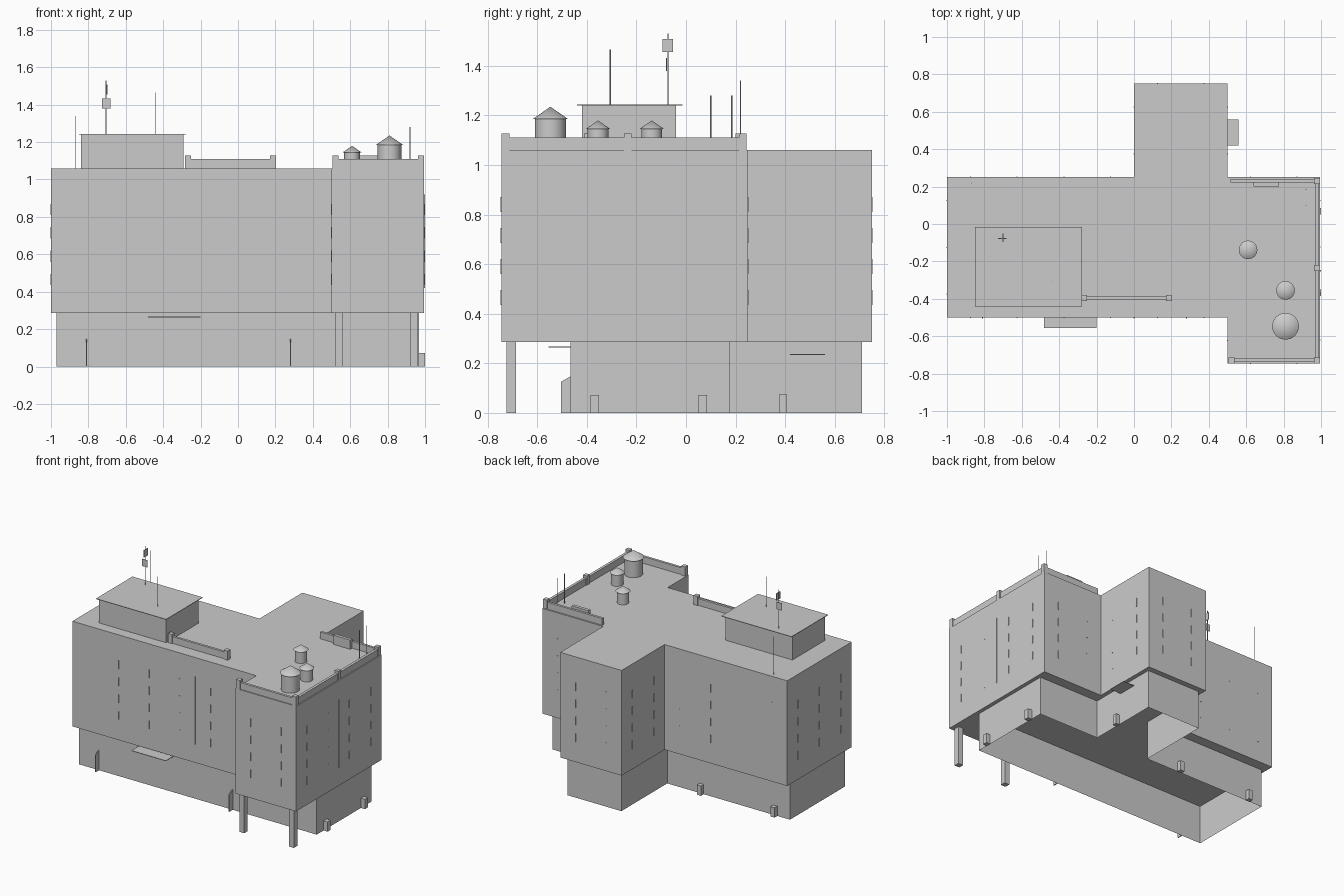
import bpy, bmesh
from math import radians
from mathutils import Vector

if "Cube" in bpy.data.objects:
    bpy.data.objects.remove(bpy.data.objects["Cube"])


def to_object(name, bm):
    bmesh.ops.remove_doubles(bm, verts=bm.verts, dist=1e-5)
    me = bpy.data.meshes.new(name)
    bm.to_mesh(me)
    bm.free()
    ob = bpy.data.objects.new(name, me)
    bpy.context.collection.objects.link(ob)
    return ob


def add_box(bm, x0, x1, y0, y1, z0, z1):
    vs = bmesh.ops.create_cube(bm, size=1)['verts']
    for v in vs:
        v.co = Vector(((x0, x1)[v.co.x > 0], (y0, y1)[v.co.y > 0], (z0, z1)[v.co.z > 0]))


def boxes(name, items):
    bm = bmesh.new()
    for b in items:
        add_box(bm, *b)
    return to_object(name, bm)


def cylinder(bm, x, y, z0, z1, r0, r1, seg):
    vs = bmesh.ops.create_cone(bm, cap_ends=True, segments=seg, radius1=r0, radius2=r1,
                               depth=z1 - z0)['verts']
    bmesh.ops.translate(bm, verts=vs, vec=(x, y, (z0 + z1) / 2))


# Upper storeys: every wall is a grid whose window cells are inset and pushed in
Z0, ROOF = 0.285, 1.06
plan = [(-1, -.5), (.5, -.5), (.5, -.745), (.995, -.745), (.995, .25),
        (.5, .25), (.5, .75), (0, .75), (0, .25), (-1, .25)]
sills = [.435, .56, .685, .81]
levels = [Z0] + [z for s in sills for z in (s, s + .06)] + [ROOF]
bm, mullions = bmesh.new(), []
windows = []
for i, a in enumerate(plan):
    a, b = Vector(a), Vector(plan[(i + 1) % len(plan)])
    n = round((b - a).length / .125)
    for c in range(n):
        p, q = a.lerp(b, c / n), a.lerp(b, (c + 1) / n)
        for r in range(len(levels) - 1):
            lo, hi = levels[r], levels[r + 1]
            f = bm.faces.new([bm.verts.new((*k, z)) for k, z in
                              ((p, lo), (q, lo), (q, hi), (p, hi))])
            if r % 2:
                windows.append(f)
        if c % 2 == 0 and c + 1 < n:
            for s in sills:
                mullions.append((q.x - .003, q.x + .003, q.y - .003, q.y + .003, s, s + .06))
bmesh.ops.inset_individual(bm, faces=windows, thickness=.004, depth=-.012)
for z, pts in ((Z0, plan[::-1]), (ROOF, plan)):
    bm.faces.new([bm.verts.new((*p, z)) for p in pts])
to_object("upper_storeys", bm)
boxes("window_mullions", mullions)
boxes("tall_wall_fins", [(-.003, .003, -.504, -.498, .42, .92),
                         (.993, .999, -.253, -.247, .42, .92)])

# Recessed ground floor: walls only, open below
base = [(-.97, -.465), (.967, -.465), (.967, .175), (.47, .175),
        (.47, .71), (.03, .71), (.03, .175), (-.97, .175)]
bm = bmesh.new()
for i, a in enumerate(base):
    b = base[(i + 1) % len(base)]
    bm.faces.new([bm.verts.new((*k, z)) for k, z in ((a, 0), (b, 0), (b, Z0), (a, Z0))])
to_object("ground_floor_walls", bm)

# Columns under the projecting wing
boxes("columns", [(x, x + .04, -.725, -.685, 0, Z0) for x in (.518, .923)])

# Small service boxes along the ground
boxes("service_boxes",
      [(.965, 1, y, y + .035, 0, .072) for y in (-.385, .05)]
      + [(.468, .5, .375, .408, 0, .075)]
      + [(x - .017, x + .017, .173, .207, 0, .072) for x in (-.25, -.85)])

# Entrance canopies
boxes("canopies", [(-.48, -.2, -.555, -.465, .263, .267),
                   (.47, .56, .42, .56, .233, .237)])

# Side fins on the front wall with sloping tops
bm = bmesh.new()
for x in (-.81, .28):
    prof = [(-.465, 0), (-.505, 0), (-.505, .125), (-.465, .148)]
    f = bm.faces.new([bm.verts.new((x - .003, y, z)) for y, z in prof])
    e = bmesh.ops.extrude_face_region(bm, geom=[f])['geom']
    bmesh.ops.translate(bm, vec=(.006, 0, 0),
                        verts=[v for v in e if isinstance(v, bmesh.types.BMVert)])
bmesh.ops.recalc_face_normals(bm, faces=bm.faces)
to_object("front_wall_fins", bm)

# Roof parapets and their posts
boxes("parapets", [(.52, .98, -.738, -.72, ROOF, 1.11),
                   (.968, .988, -.735, .24, ROOF, 1.11),
                   (.515, .98, .222, .24, ROOF, 1.11),
                   (-.27, .19, -.404, -.386, ROOF, 1.11)])
posts = [(.522, -.729), (.978, -.729), (.978, -.235), (.978, .229),
         (-.267, -.395), (.188, -.395)]
boxes("parapet_posts", [(x - .016, x + .016, y - .016, y + .016, ROOF, 1.128)
                        for x, y in posts])
boxes("roof_unit", [(.64, .775, .2, .224, ROOF, 1.128)])

# Penthouse with overhanging roof slab
boxes("penthouse", [(-.84, -.292, -.42, -.04, ROOF, 1.24)])
boxes("penthouse_roof", [(-.85, -.278, -.44, -.015, 1.24, 1.244)])

# Water tanks
for i, (x, y, r, rr, eave, top) in enumerate([(.81, -.547, .063, .072, 1.185, 1.235),
                                              (.81, -.355, .042, .05, 1.145, 1.18),
                                              (.61, -.138, .042, .05, 1.145, 1.18)]):
    bm = bmesh.new()
    cylinder(bm, x, y, ROOF, eave, r, r, 16)
    cylinder(bm, x, y, eave, top, rr, 0, 16)
    ob = to_object(f"water_tank_{i + 1}", bm)
    bpy.context.view_layer.objects.active = ob
    ob.select_set(True)
    bpy.ops.object.shade_smooth_by_angle(angle=radians(25))
    ob.select_set(False)

# Antenna masts and panels
bm = bmesh.new()
for x, y, z0, z1 in [(-.87, .22, ROOF, 1.34), (-.705, -.073, 1.24, 1.53),
                     (-.44, -.306, 1.24, 1.465), (.92, .1, ROOF, 1.28), (.92, .185, ROOF, 1.28)]:
    cylinder(bm, x, y, z0, z1, .0025, .0025, 6)
to_object("antenna_masts", bm)
boxes("antenna_panels", [(-.728, -.683, -.08, -.076, 1.38, 1.432),
                         (-.702, -.698, -.095, -.052, 1.455, 1.508)])
